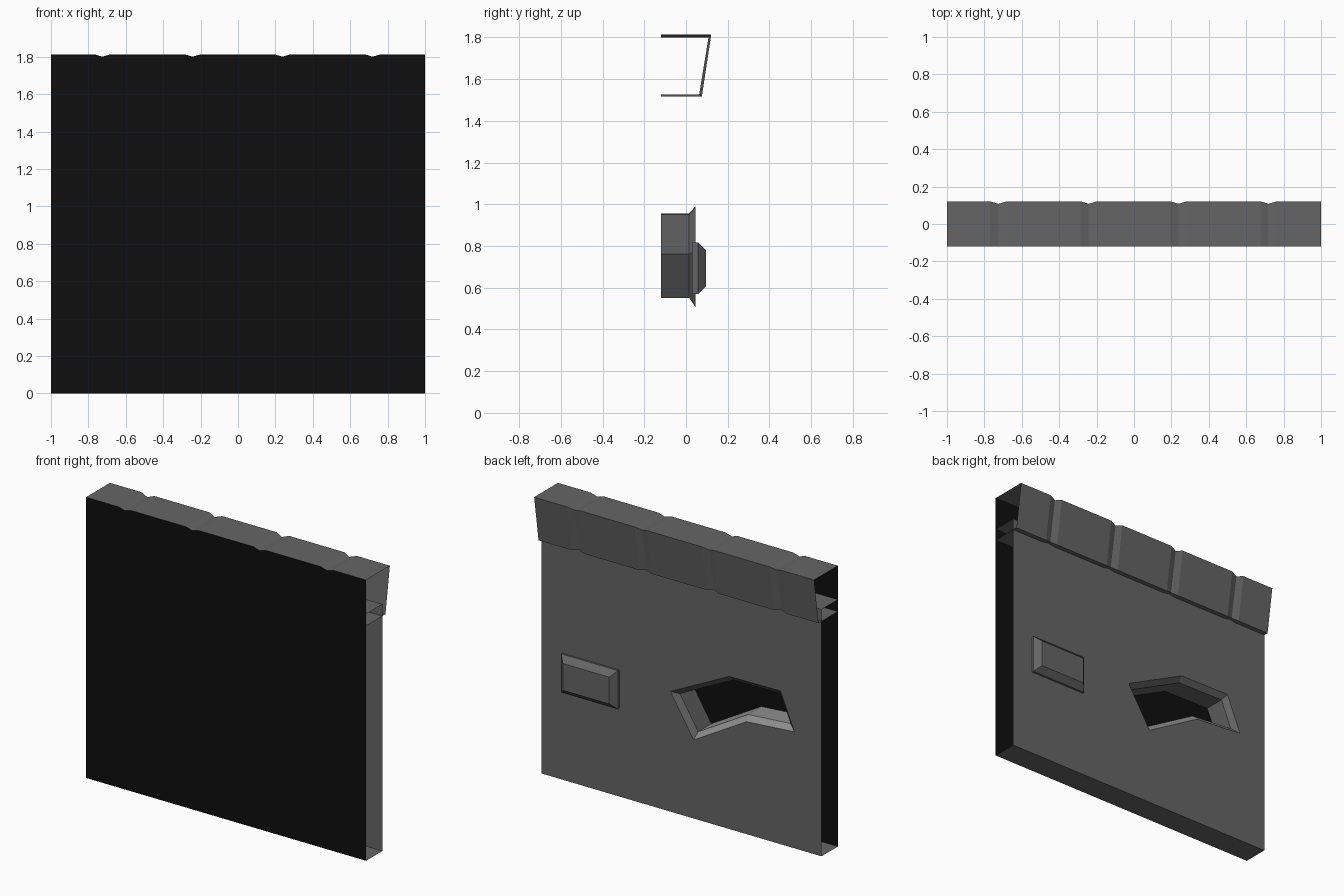
import bpy, bmesh
from mathutils import Vector

if "Cube" in bpy.data.objects:
    bpy.data.objects.remove(bpy.data.objects["Cube"])

FRONT, SHEET = -0.121, 0.045      # y of the front panel and the rear sheet
SLAB_TOP, CAP_LOW, CAP_TOP = 1.594, 1.517, 1.813


def material(name, v):
    m = bpy.data.materials.new(name)
    m.diffuse_color = (v, v, v, 1)
    m.use_nodes = True
    m.node_tree.nodes["Principled BSDF"].inputs["Base Color"].default_value = m.diffuse_color
    return m


GREY = material("concrete grey", 0.13)
BLACK = material("black", 0.0045)
LIGHT = material("worn light grey", 0.28)


def finish(name, bm, mats):
    me = bpy.data.meshes.new(name)
    bm.to_mesh(me)
    bm.free()
    for m in mats:
        me.materials.append(m)
    ob = bpy.data.objects.new(name, me)
    bpy.context.collection.objects.link(ob)
    return ob


def loft(bm, rings, closed=True):
    """Join successive rings of points with quads."""
    rows = [[bm.verts.new(p) for p in r] for r in rings]
    faces = []
    for a, b in zip(rows, rows[1:]):
        n = len(a)
        for i in range(n if closed else n - 1):
            j = (i + 1) % n
            faces.append(bm.faces.new((a[i], a[j], b[j], b[i])))
    return rows, faces


def inset_polygon(pts, d):
    """Move every edge of a counter-clockwise polygon inwards by d."""
    out = []
    for i, p in enumerate(pts):
        p = Vector(p)
        e1 = (p - Vector(pts[i - 1])).normalized()
        e2 = (Vector(pts[(i + 1) % len(pts)]) - p).normalized()
        n1, n2 = Vector((-e1.y, e1.x)), Vector((-e2.y, e2.x))
        out.append(p + (n1 + n2) * (d / (1 + n1.dot(n2))))
    return out


# Bent opening in the rear sheet (x, z), counter-clockwise
hole = [(0.08, 0.776), (-0.34, 0.985), (-0.706, 0.99),
        (-0.806, 0.752), (-0.464, 0.726), (-0.086, 0.507)]
inner = inset_polygon(hole, 0.033)

# Rear sheet with the opening cut out
bm = bmesh.new()
edges = []
for loop in ([(-1, 0), (1, 0), (1, SLAB_TOP), (-1, SLAB_TOP)], hole):
    vs = [bm.verts.new((x, SHEET, z)) for x, z in loop]
    edges += [bm.edges.new((vs[i - 1], vs[i])) for i in range(len(vs))]
bmesh.ops.triangle_fill(bm, edges=edges, use_beauty=True, normal=(0, 1, 0))
bm.normal_update()
for f in bm.faces:
    if f.normal.y < 0:
        f.normal_flip()
finish("rear_sheet", bm, [GREY])

# Bevelled reveal running through to the front panel, lighter on the sill
bm = bmesh.new()
rows, faces = loft(bm, [[(x, y, z) for x, z in ring] for ring, y in
                        ((hole, SHEET), (inner, 0.015), (inner, FRONT + 0.001))])
bm.normal_update()
# make the faces look into the opening
centre = Vector((-0.2, 0, 0.77))
if faces[0].normal.dot(centre - faces[0].calc_center_median()) < 0:
    bmesh.ops.reverse_faces(bm, faces=bm.faces[:])
for i, f in enumerate(faces):
    f.material_index = 1 if i % len(hole) in (3, 4) else 0
finish("opening_reveal", bm, [GREY, LIGHT])

# Front panel plus top and bottom plates of the slab (ends stay open)
bm = bmesh.new()
prof = [(SHEET, SLAB_TOP), (FRONT, SLAB_TOP), (FRONT, 0), (SHEET, 0)]
rows, faces = loft(bm, [[(x, y, z) for y, z in prof] for x in (-1, 1)], closed=False)
bm.normal_update()
if faces[1].normal.y > 0:
    bmesh.ops.reverse_faces(bm, faces=bm.faces[:])
faces[1].material_index = 1
finish("slab_shell", bm, [GREY, BLACK])

# Coping with V grooves: the profile shrinks at each groove
stations = [(-1, 0)]
for c in (-0.725, -0.242, 0.238, 0.72):
    stations += [(c - 0.044, 0), (c, 0.013), (c + 0.044, 0)]
stations.append((1, 0))
bm = bmesh.new()
rows, faces = loft(bm, [[(x, FRONT, CAP_LOW + g * 0.7), (x, 0.076 - g, CAP_LOW + g * 0.7),
                         (x, 0.121 - g, CAP_TOP - g), (x, FRONT, CAP_TOP - g)]
                        for x, g in stations])
bm.normal_update()
if faces[3].normal.y > 0:
    bmesh.ops.reverse_faces(bm, faces=bm.faces[:])
for i, f in enumerate(faces):
    f.material_index = 1 if i % 4 == 3 else 0
finish("grooved_coping", bm, [GREY, BLACK])

# Raised chamfered block on the rear sheet
bm = bmesh.new()
rings = []
for y, d in ((0.028, 0), (0.058, 0), (0.096, 0.037)):
    x0, x1, z0, z1 = 0.445 + d, 0.85 - d, 0.57 + d, 0.817 - d
    rings.append([(x0, y, z0), (x1, y, z0), (x1, y, z1), (x0, y, z1)])
rows, faces = loft(bm, rings)
bm.faces.new(rows[-1])
bmesh.ops.recalc_face_normals(bm, faces=bm.faces[:])
bm.normal_update()
bm.faces.ensure_lookup_table()
if bm.faces[-1].normal.y < 0:
    bmesh.ops.reverse_faces(bm, faces=bm.faces[:])
finish("raised_block", bm, [GREY])
